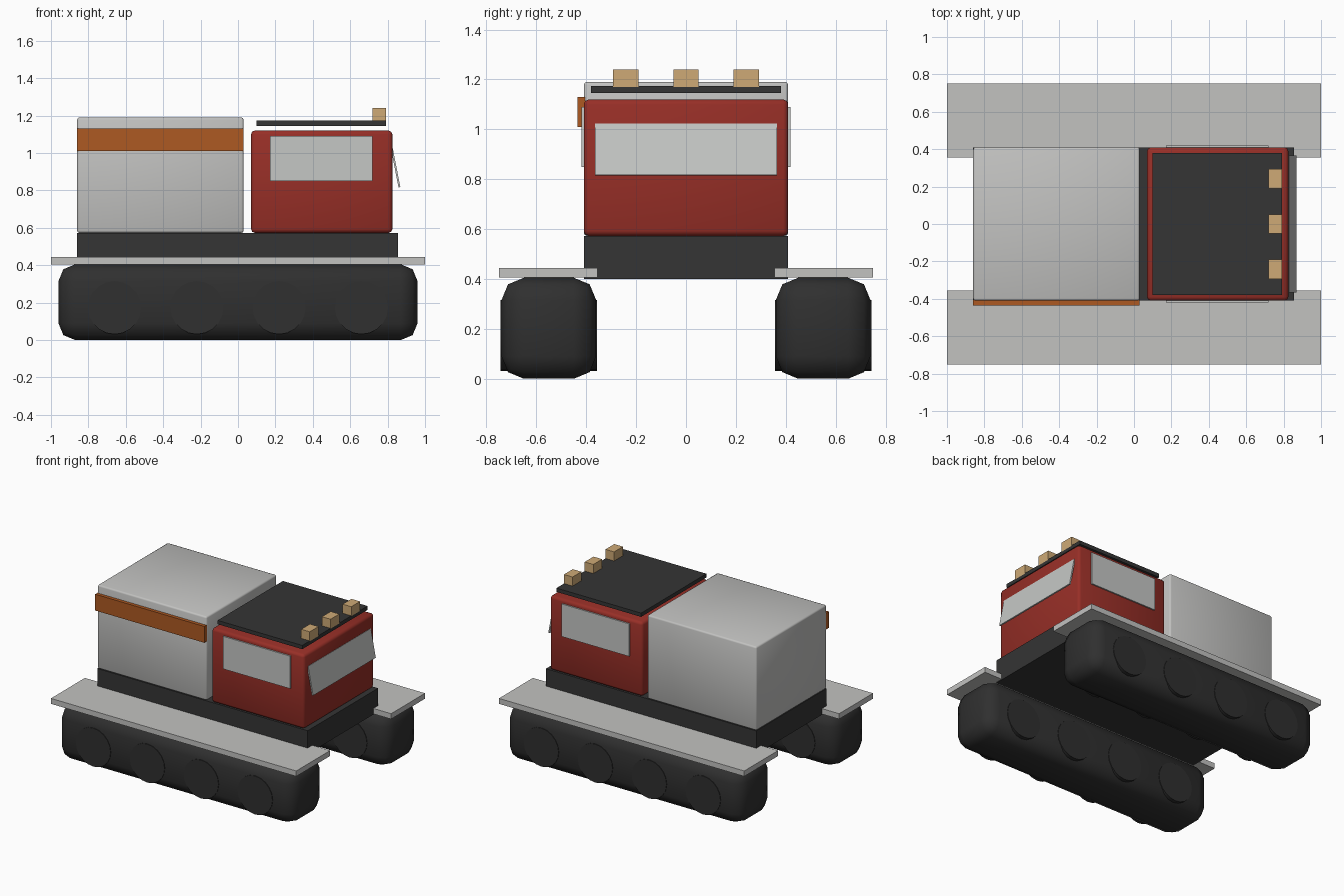
import bpy
import math
from mathutils import Matrix

cube = bpy.data.objects.get("Cube")
if cube:
    bpy.data.objects.remove(cube, do_unlink=True)


def material(name, rgb):
    m = bpy.data.materials.new(name)
    m.use_nodes = True
    m.diffuse_color = (*rgb, 1)
    m.node_tree.nodes["Principled BSDF"].inputs["Base Color"].default_value = (*rgb, 1)
    return m


red = material("cab red", (0.31, 0.028, 0.02))
silver = material("light grey", (0.54, 0.54, 0.53))
glass = material("pale glass", (0.56, 0.57, 0.56))
dark = material("dark grey", (0.035, 0.035, 0.035))
rubber = material("track black", (0.029, 0.029, 0.029))
orange = material("stripe orange", (0.42, 0.1, 0.016))
tan = material("lamp tan", (0.62, 0.4, 0.18))


def box(name, mat, x, y, z, bevel=0, segments=2):
    """Box spanning the (min, max) ranges, with optional rounded edges."""
    spans = (x, y, z)
    bpy.ops.mesh.primitive_cube_add(size=1, location=[sum(s) / 2 for s in spans])
    ob = bpy.context.object
    ob.name = name
    ob.data.transform(Matrix.Diagonal([s[1] - s[0] for s in spans] + [1]))
    ob.data.materials.append(mat)
    if bevel:
        mod = ob.modifiers.new("rounded edges", "BEVEL")
        mod.width = bevel
        mod.segments = segments
        bpy.ops.object.shade_smooth()
    return ob


# Running gear, mirrored on both long sides
for side, label in ((-1, "front"), (1, "back")):
    def span(a, b):
        return tuple(sorted((side * a, side * b)))

    box(label + "_track", rubber, (-0.96, 0.96), span(0.36, 0.74), (0, 0.405), 0.09)
    box(label + "_fender", silver, (-1, 1), span(0.355, 0.75), (0.405, 0.445))
    for i in range(4):
        bpy.ops.mesh.primitive_cylinder_add(
            vertices=20, radius=0.142, depth=0.388,
            location=(-0.66 + 0.44 * i, side * 0.55, 0.173),
            rotation=(math.pi / 2, 0, 0))
        wheel = bpy.context.object
        wheel.name = f"{label}_wheel_{i + 1}"
        wheel.data.materials.append(rubber)
        bpy.ops.object.shade_smooth_by_angle()
    # Side window
    box(label + "_side_window", glass, (0.17, 0.72), span(0.405, 0.42), (0.85, 1.09))

# Body
box("chassis", dark, (-0.86, 0.855), (-0.41, 0.41), (0.4, 0.573))
box("cargo_box", silver, (-0.86, 0.03), (-0.41, 0.41), (0.573, 1.19), 0.012)
box("cargo_stripe", orange, (-0.86, 0.03), (-0.435, -0.405), (1.01, 1.13))
box("cab", red, (0.07, 0.825), (-0.41, 0.41), (0.573, 1.12), 0.02)

# Tilted windscreen, leaning out at the bottom
windscreen = box("windscreen", glass, (0.838, 0.848), (-0.365, 0.365), (0.815, 1.025))
windscreen.rotation_euler.y = -math.radians(11)

# Roof rack with lamps
box("roof_plate", dark, (0.1, 0.79), (-0.38, 0.38), (1.145, 1.173))
for i, y in enumerate((-0.242, 0, 0.242)):
    box(f"roof_lamp_{i + 1}", tan, (0.72, 0.79), (y - 0.051, y + 0.051), (1.17, 1.24))
